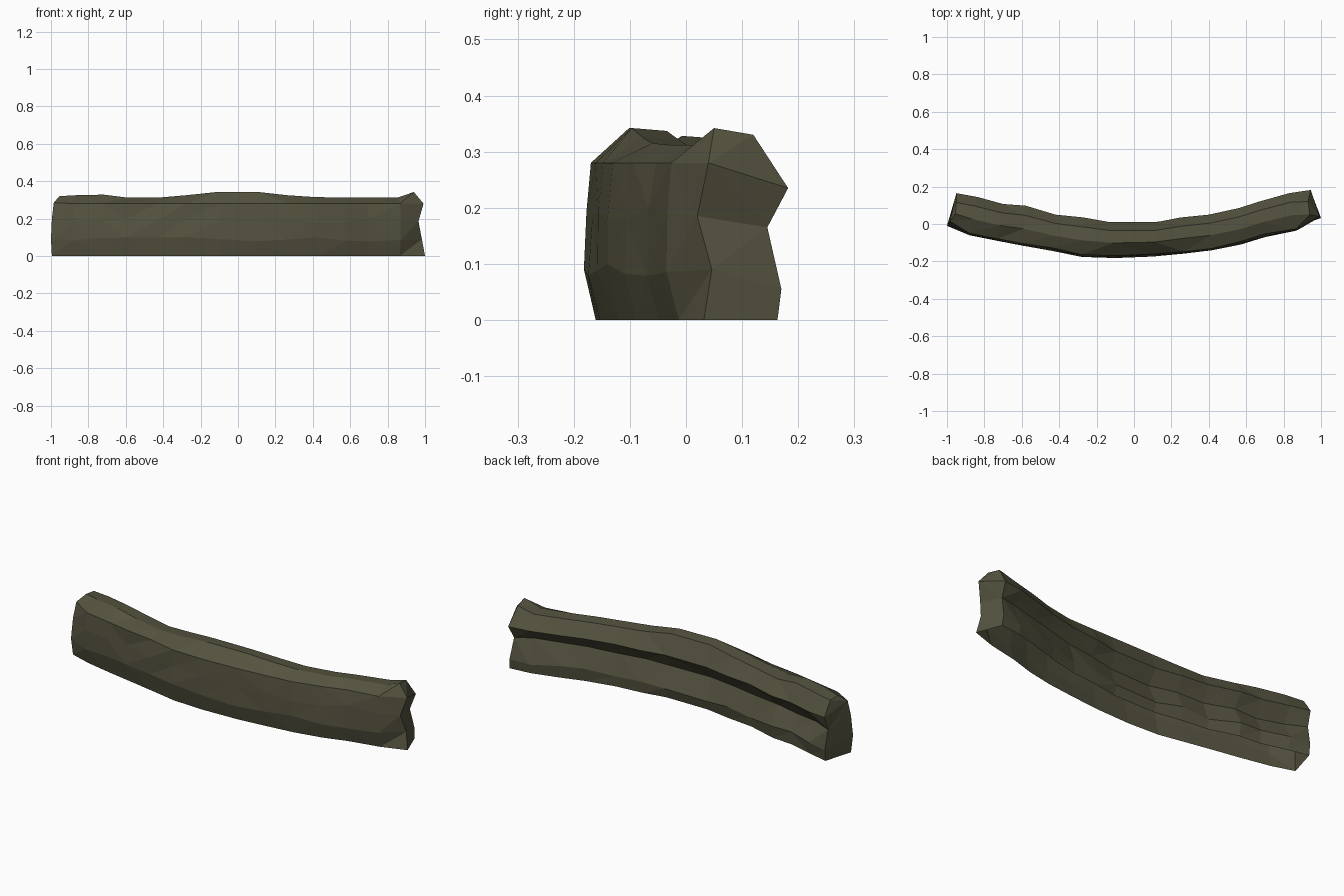
import bpy, bmesh, random
from mathutils import Vector

if "Cube" in bpy.data.objects:
    bpy.data.objects.remove(bpy.data.objects["Cube"])

random.seed(4)

mat = bpy.data.materials.new("dark olive bark")
mat.diffuse_color = (0.09, 0.086, 0.05, 1)
mat.use_nodes = True
mat.node_tree.nodes["Principled BSDF"].inputs["Base Color"].default_value = mat.diffuse_color

# Cross-section: (share of the way from front to back, height); open underneath
PROFILE = [(.11, 0), (0, .09), (.03, .19), (.07, .28), (.42, 1), (.76, .985),
           (1, .235), (.76, .165), (.97, .06), (.93, 0)]

# Stations along the bend: front x, front y, back x, back y, top height
STATIONS = [
    (-.88, -.06, -.84, .145, .325), (-.73, -.09, -.70, .107, .328),
    (-.60, -.115, -.58, .098, .312), (-.43, -.145, -.42, .05, .312),
    (-.28, -.176, -.27, .035, .325), (-.10, -.182, -.13, .01, .342),
    (.10, -.174, .12, .01, .342), (.27, -.158, .25, .035, .325),
    (.42, -.14, .40, .05, .315), (.57, -.11, .56, .085, .312),
    (.70, -.07, .67, .12, .312), (.87, -.035, .83, .165, .312)]

# The two broken ends have their own outlines
LEFT = [(-.995, 0, 0), (-1, -.01, .09), (-.995, 0, .2), (-.985, .015, .285),
        (-.955, .055, .32), (-.95, .115, .315), (-.95, .165, .24),
        (-.955, .14, .165), (-.95, .162, .06), (-.95, .155, 0)]
RIGHT = [(1, .032, 0), (.983, .046, .09), (.965, .02, .185), (.992, .04, .28),
         (.94, .05, .342), (.93, .12, .33), (.945, .182, .235),
         (.935, .145, .165), (.945, .17, .055), (.95, .163, 0)]


def section(fx, fy, bx, by, top):
    front, back = Vector((fx, fy, 0)), Vector((bx, by, 0))
    ring = []
    for i, (u, h) in enumerate(PROFILE):
        p = front.lerp(back, u)
        p.z = top * h if i in (4, 5) else h
        if i in (2, 3, 7, 8):          # rough, hewn surface
            p.y += random.uniform(-.007, .007)
        if i in (1, 2, 7, 8):
            p.z += random.uniform(-.012, .012)
        ring.append(p)
    return ring


bm = bmesh.new()
outlines = [LEFT] + [section(*s) for s in STATIONS] + [RIGHT]
rings = [[bm.verts.new(p) for p in o] for o in outlines]

# Curved shell
for a, b in zip(rings, rings[1:]):
    for i in range(len(PROFILE) - 1):
        bm.faces.new((a[i], b[i], b[i + 1], a[i + 1]))

# End caps, front edge joined to back edge
for r in (rings[0], rings[-1]):
    for i in range(4):
        bm.faces.new((r[i], r[i + 1], r[8 - i], r[9 - i]))

bmesh.ops.recalc_face_normals(bm, faces=bm.faces)
bmesh.ops.triangulate(bm, faces=bm.faces)
mesh = bpy.data.meshes.new("curved_log")
bm.to_mesh(mesh)
bm.free()
mesh.materials.append(mat)
log = bpy.data.objects.new("curved_log", mesh)
bpy.context.collection.objects.link(log)
